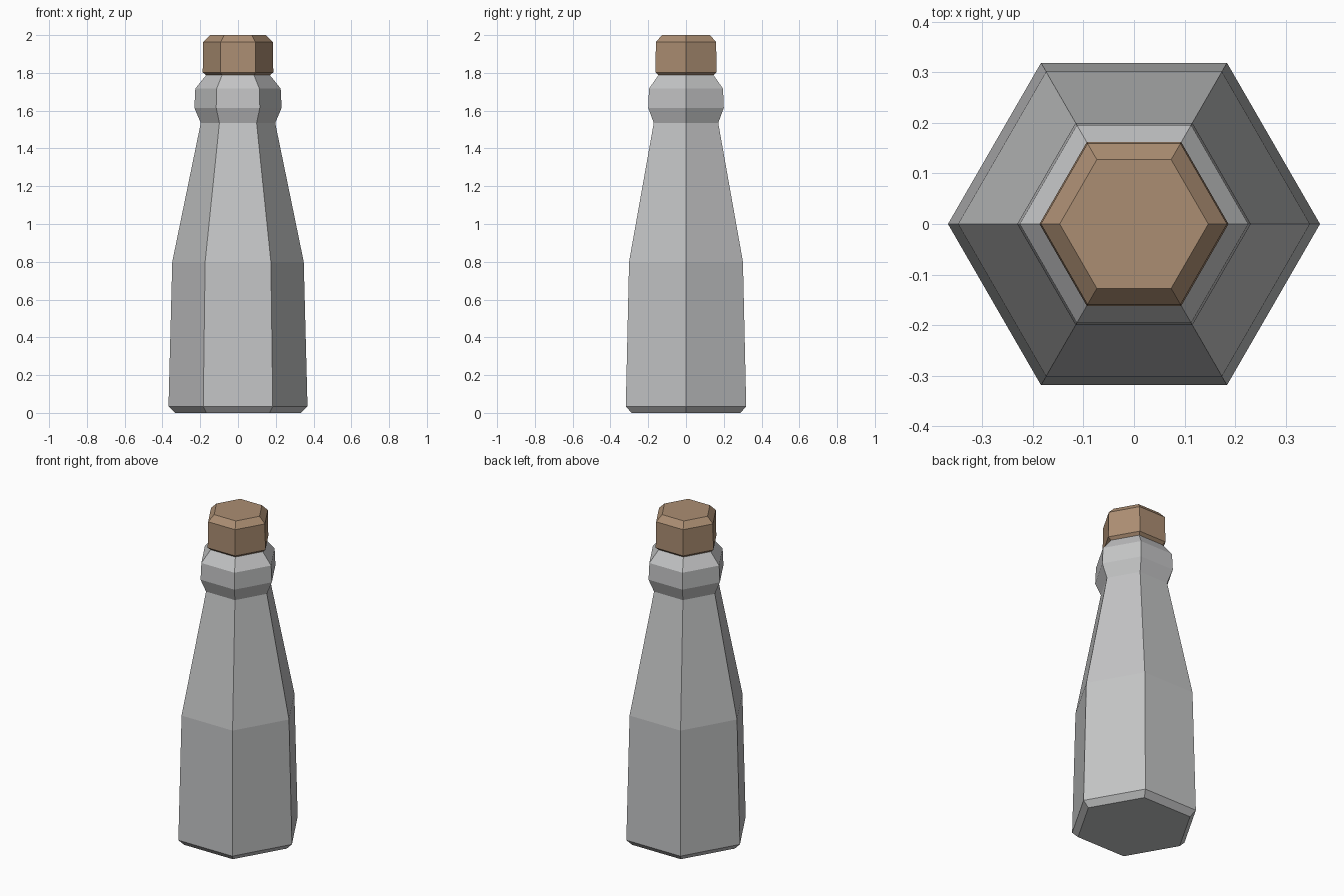
import bpy
import bmesh
from math import cos, sin, pi

SIDES = 6

cube = bpy.data.objects.get("Cube")
if cube:
    bpy.data.objects.remove(cube, do_unlink=True)


def make_material(name, rgb):
    mat = bpy.data.materials.new(name)
    mat.use_nodes = True
    colour = (*rgb, 1.0)
    mat.diffuse_color = colour
    bsdf = mat.node_tree.nodes["Principled BSDF"]
    bsdf.inputs["Base Color"].default_value = colour
    bsdf.inputs["Roughness"].default_value = 0.8
    return mat


def lathe(name, profile, mat):
    """Closed flat-shaded prism stack from (radius, height) pairs, bottom to top."""
    bm = bmesh.new()
    rings = []
    for radius, z in profile:
        angles = [2 * pi * i / SIDES for i in range(SIDES)]
        rings.append([bm.verts.new((radius * cos(a), radius * sin(a), z)) for a in angles])
    for low, high in zip(rings, rings[1:]):
        for i in range(SIDES):
            j = (i + 1) % SIDES
            bm.faces.new((low[i], low[j], high[j], high[i]))
    bm.faces.new(rings[0][::-1])
    bm.faces.new(rings[-1])
    bmesh.ops.recalc_face_normals(bm, faces=bm.faces)
    mesh = bpy.data.meshes.new(name)
    bm.to_mesh(mesh)
    bm.free()
    mesh.materials.append(mat)
    obj = bpy.data.objects.new(name, mesh)
    bpy.context.collection.objects.link(obj)
    return obj


glass = make_material("grey glass", (0.55, 0.555, 0.56))
cork = make_material("brown cork", (0.41, 0.27, 0.17))

# Bottle: bevelled foot, body, tapering shoulder, neck collar and lip
lathe("bottle", [
    (0.333, 0.0), (0.368, 0.035), (0.348, 0.8), (0.197, 1.535),
    (0.231, 1.615), (0.226, 1.717), (0.167, 1.79),
], glass)

# Stopper: bevelled at both ends
lathe("stopper", [
    (0.168, 1.787), (0.187, 1.803), (0.184, 1.963), (0.147, 2.0),
], cork)
